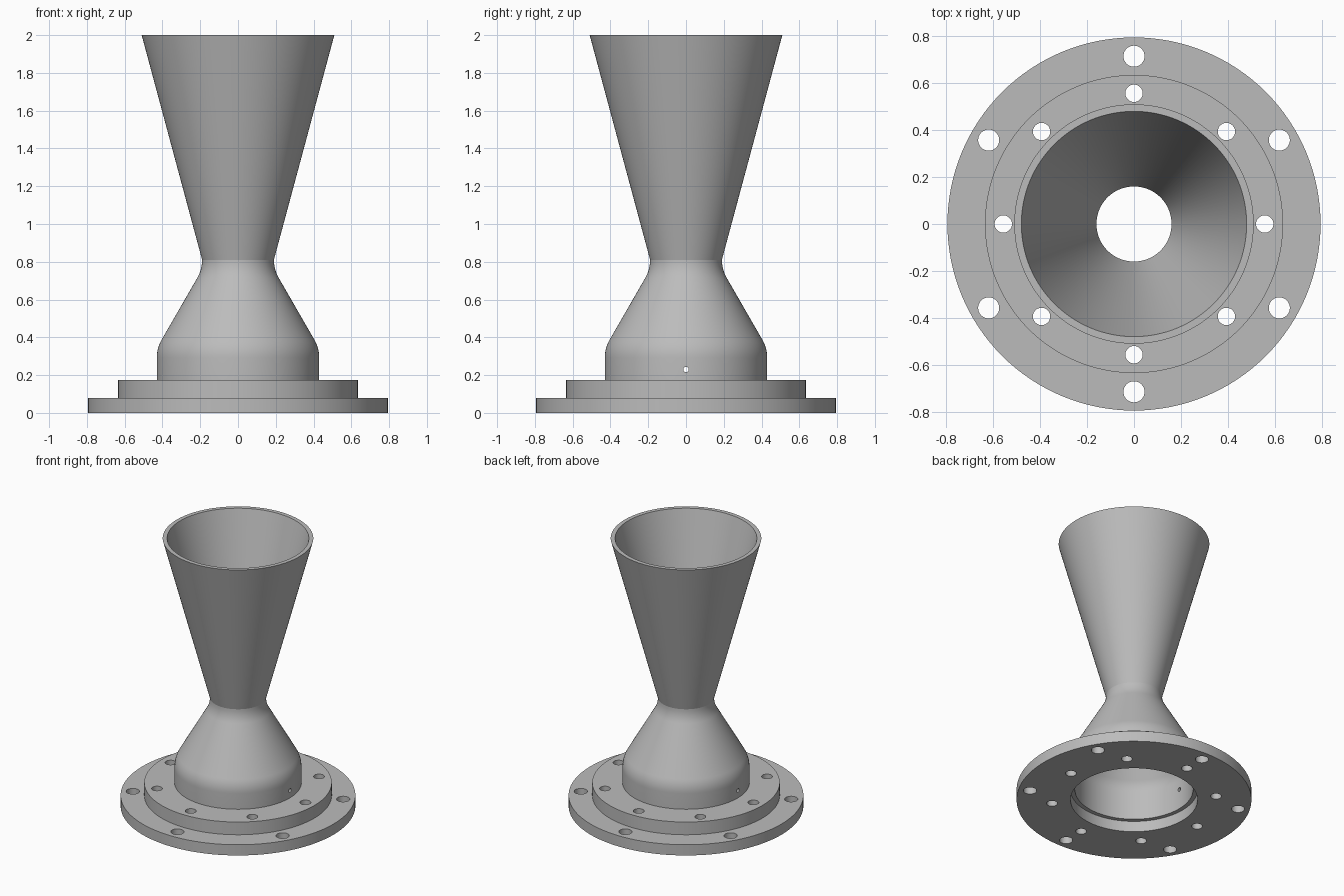
import bpy, bmesh
from math import sin, cos, pi, radians
from mathutils import Matrix

if "Cube" in bpy.data.objects:
    bpy.data.objects.remove(bpy.data.objects["Cube"], do_unlink=True)

SEGMENTS = 128
BASE_TOP, FLANGE_TOP, HEIGHT = 0.08, 0.175, 2.0
CHAMBER_R, THROAT_R, EXIT_R, WALL = 0.43, 0.19, 0.51, 0.03
THROAT_Z, SHOULDER_Z, BEND = 0.81, 0.292, 0.19

metal = bpy.data.materials.new("grey metal")
metal.use_nodes = True
grey = (0.5, 0.5, 0.5, 1)
metal.diffuse_color = grey
metal.node_tree.nodes["Principled BSDF"].inputs["Base Color"].default_value = grey


def add_object(name, bm):
    bmesh.ops.recalc_face_normals(bm, faces=bm.faces)
    mesh = bpy.data.meshes.new(name)
    bm.to_mesh(mesh)
    bm.free()
    mesh.materials.append(metal)
    obj = bpy.data.objects.new(name, mesh)
    bpy.context.collection.objects.link(obj)
    return obj


def lathe(name, profile):
    """Revolve a closed (radius, z) profile around the z axis."""
    bm = bmesh.new()
    rings = [[bm.verts.new((r * cos(2 * pi * i / SEGMENTS), r * sin(2 * pi * i / SEGMENTS), z))
              for i in range(SEGMENTS)] for r, z in profile]
    for a, b in zip(rings, rings[1:] + rings[:1]):
        for i in range(SEGMENTS):
            j = (i + 1) % SEGMENTS
            bm.faces.new((a[i], a[j], b[j], b[i]))
    return add_object(name, bm)


def wall_line(offset):
    """Chamber, rounded shoulder, cone and throat, moved inwards by offset."""
    angles = [radians(5 * i) for i in range(7)]
    r1, r2 = BEND - offset, BEND + offset
    shoulder = [(CHAMBER_R - BEND + r1 * cos(a), SHOULDER_Z + r1 * sin(a)) for a in angles]
    throat = [(THROAT_R + BEND - r2 * cos(a), THROAT_Z - r2 * sin(a)) for a in reversed(angles)]
    return shoulder + throat + [(EXIT_R - offset, HEIGHT)]


def drill(bm, matrix, radius, depth):
    bmesh.ops.create_cone(bm, cap_ends=True, segments=32, radius1=radius,
                          radius2=radius, depth=depth, matrix=matrix)


# Base ring and nozzle with its upper flange
base_flange = lathe("base_flange", [(CHAMBER_R, 0), (0.795, 0),
                                    (0.795, BASE_TOP), (CHAMBER_R, BASE_TOP)])
outer = [(0.635, BASE_TOP), (0.635, FLANGE_TOP), (CHAMBER_R, FLANGE_TOP)] + wall_line(0)
inner = wall_line(WALL)[::-1] + [(CHAMBER_R - WALL, BASE_TOP)]
nozzle = lathe("nozzle", outer + inner)

# Bolt circles and the cross-drilled port
bm = bmesh.new()
for count, circle, radius in ((6, 0.715, 0.045), (8, 0.557, 0.037)):
    for i in range(count):
        a = pi / 2 + 2 * pi * i / count
        drill(bm, Matrix.Translation((circle * cos(a), circle * sin(a), 0.1)), radius, 0.5)
drill(bm, Matrix.Translation((0, 0, 0.23)) @ Matrix.Rotation(pi / 2, 4, "Y"), 0.014, 1.0)
cutter = add_object("hole_cutter", bm)
cutter.hide_render = True

for obj in (base_flange, nozzle):
    bpy.ops.object.select_all(action="DESELECT")
    obj.select_set(True)
    bpy.context.view_layer.objects.active = obj
    cut = obj.modifiers.new("holes", "BOOLEAN")
    cut.operation = "DIFFERENCE"
    cut.solver = "EXACT"
    cut.object = cutter
    bpy.ops.object.modifier_apply(modifier=cut.name)
    bpy.ops.object.shade_smooth_by_angle(angle=radians(14))

bpy.data.objects.remove(cutter, do_unlink=True)
